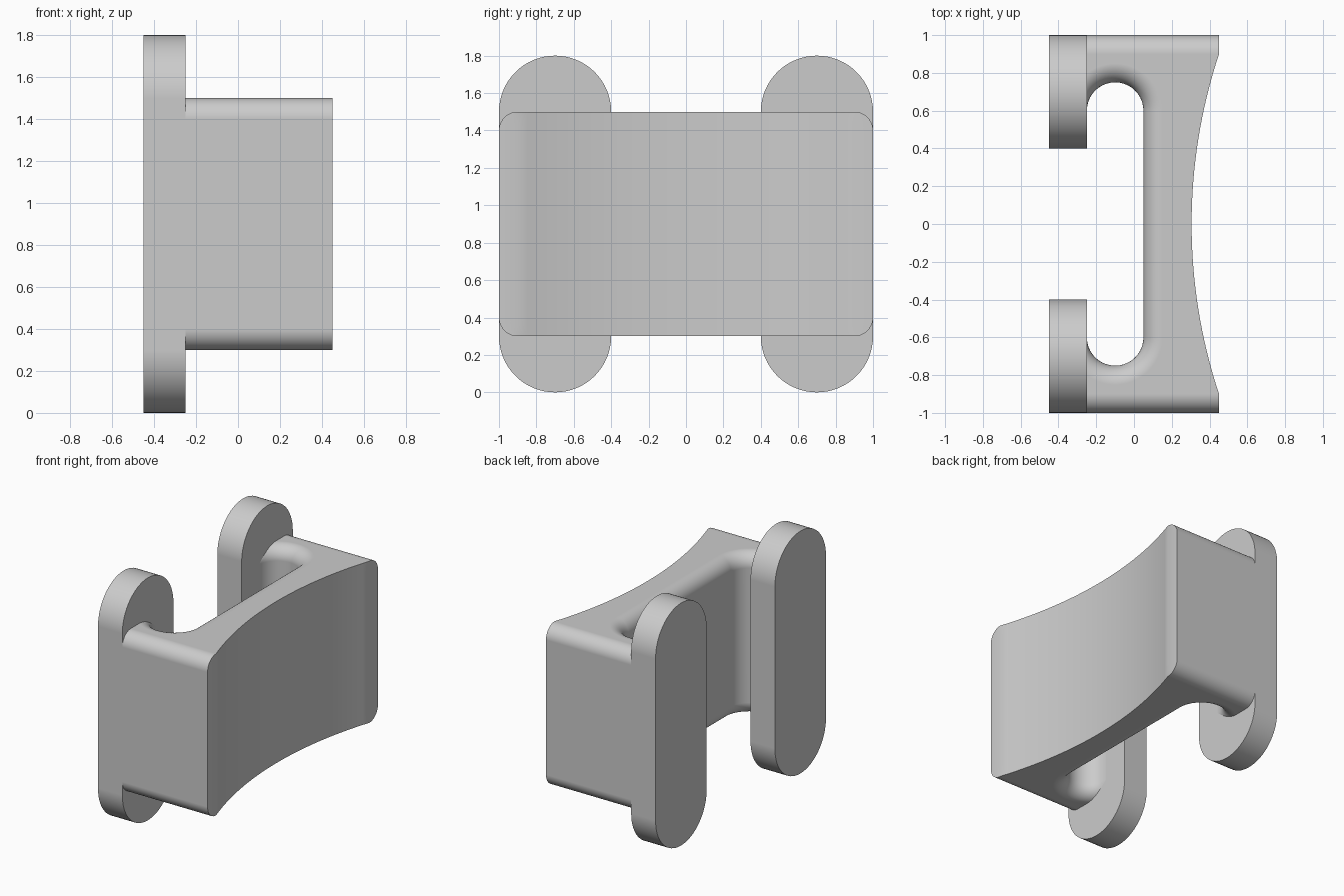
import bpy
import bmesh
from math import pi, sin, cos, acos, sqrt

if "Cube" in bpy.data.objects:
    bpy.data.objects.remove(bpy.data.objects["Cube"], do_unlink=True)

grey = bpy.data.materials.new("plain grey")
grey.use_nodes = True
colour = (0.6, 0.6, 0.6, 1)
grey.diffuse_color = colour
grey.node_tree.nodes["Principled BSDF"].inputs["Base Color"].default_value = colour

BACK, FACE = -0.25, 0.45       # body extent in x
BOTTOM, TOP = 0.3, 1.5         # body extent in z
FILLET, STEPS = 0.1, 10
SLOT_X, SLOT_Y, SLOT_R = -0.1, 0.6, 0.15


def loft(name, rings):
    """Skin a stack of equal-length rings and close both ends."""
    bm = bmesh.new()
    loops = [[bm.verts.new(p) for p in ring] for ring in rings]
    n = len(loops[0])
    for a, b in zip(loops, loops[1:]):
        for i in range(n):
            j = (i + 1) % n
            bm.faces.new((a[i], a[j], b[j], b[i]))
    bm.faces.new(loops[0][::-1])
    bm.faces.new(loops[-1])
    bmesh.ops.remove_doubles(bm, verts=bm.verts, dist=1e-5)
    bmesh.ops.recalc_face_normals(bm, faces=bm.faces)
    mesh = bpy.data.meshes.new(name)
    bm.to_mesh(mesh)
    bm.free()
    mesh.materials.append(grey)
    obj = bpy.data.objects.new(name, mesh)
    bpy.context.collection.objects.link(obj)
    bpy.ops.object.select_all(action="DESELECT")
    obj.select_set(True)
    bpy.context.view_layer.objects.active = obj
    bpy.ops.object.shade_smooth_by_angle(angle=pi / 6)
    weighted = obj.modifiers.new("even shading", "WEIGHTED_NORMAL")
    weighted.keep_sharp = True
    return obj


def body_outline(inset, z):
    """C-shaped section; inset shrinks the ends and widens the slot."""
    # Concave front face, an arc through the middle and both corners
    depth, half = 0.145, 0.9
    radius = (half ** 2 + depth ** 2) / (2 * depth)
    centre_x = FACE - depth + radius
    ys = [half * (2 * i / 32 - 1) for i in range(33)]
    curve = [(centre_x - sqrt(radius ** 2 - y * y), y) for y in ys]
    # Rounded slot end, from the arm tip round to the straight wall
    r = SLOT_R + inset
    start = acos((BACK - SLOT_X) / r)
    angles = [start * (1 - i / 20) for i in range(21)]
    slot = [(SLOT_X + r * cos(a), SLOT_Y + r * sin(a)) for a in angles]
    end = 1 - inset
    points = [(BACK, -end), (FACE, -end)] + curve + [(FACE, end), (BACK, end)]
    points += slot + [(x, -y) for x, y in reversed(slot)]
    return [(x, y, z) for x, y in points]


# Body with rounded upper and lower edges
levels = []
for i in range(STEPS + 1):
    a = pi / 2 * i / STEPS
    levels.append((FILLET * (1 - sin(a)), FILLET * (1 - cos(a))))
rings = [body_outline(d, BOTTOM + h) for d, h in levels]
rings += [body_outline(d, TOP - h) for d, h in reversed(levels)]
loft("body", rings)


# Upright round-ended plates on the arm tips
def plate_ring(x, y):
    ring = []
    for z, turn in ((TOP, 0), (BOTTOM, pi)):
        for i in range(33):
            a = turn + pi * i / 32
            ring.append((x, y + 0.3 * cos(a), z + 0.3 * sin(a)))
    return ring


for name, y in (("front_plate", -0.7), ("back_plate", 0.7)):
    loft(name, [plate_ring(-0.45, y), plate_ring(BACK, y)])
